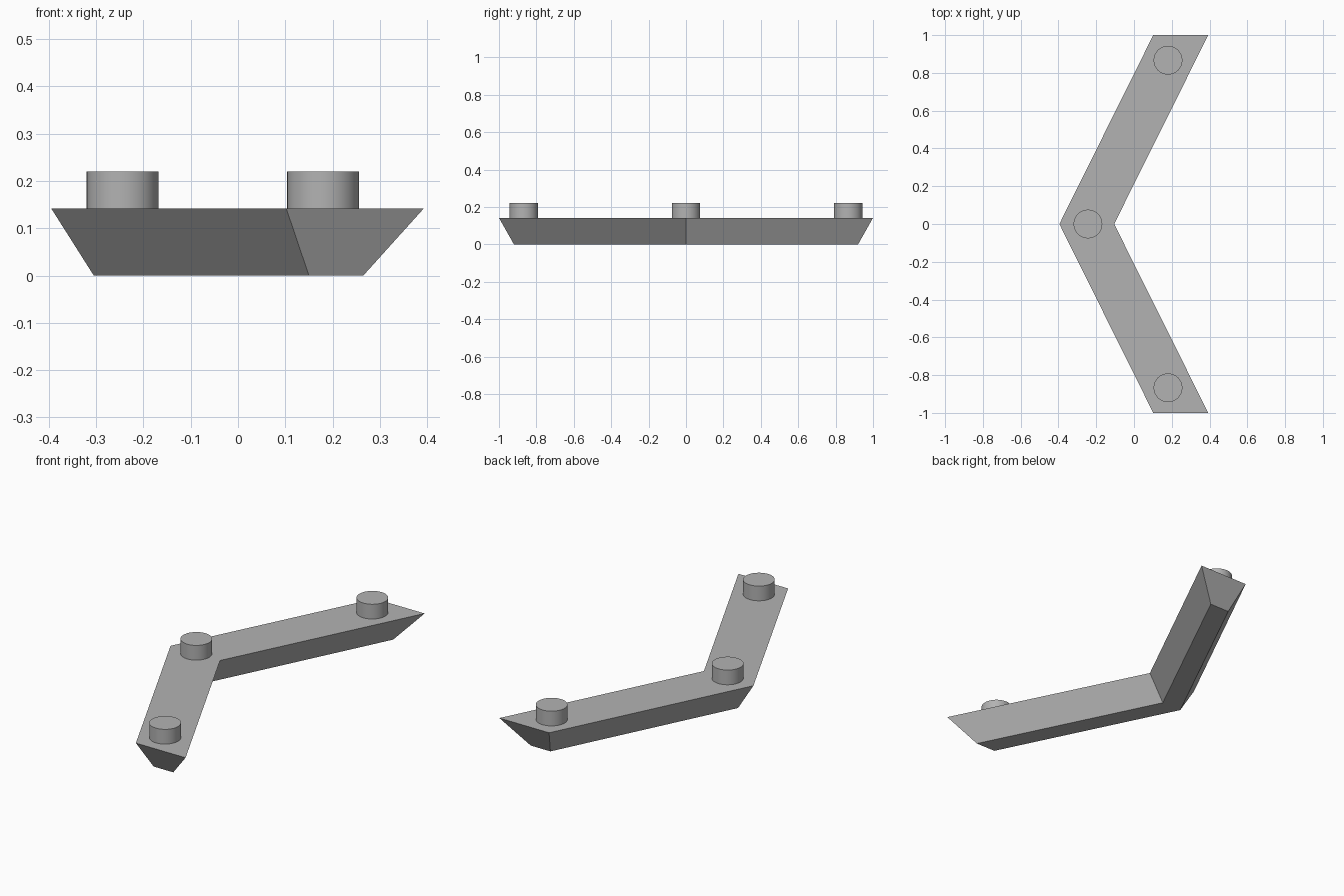
import bpy, bmesh, math

cube = bpy.data.objects.get("Cube")
if cube:
    bpy.data.objects.remove(cube, do_unlink=True)

grey = bpy.data.materials.new("light_grey")
grey.use_nodes = True
colour = (0.45, 0.45, 0.45, 1)
grey.diffuse_color = colour
grey.node_tree.nodes["Principled BSDF"].inputs["Base Color"].default_value = colour

TOP = 0.142


def chevron(bm, apex_out, apex_in, end_out, end_in, end_y, z):
    """Ring of six points: outer apex, back end, inner apex, front end."""
    ring = [(apex_out, 0), (end_out, -end_y), (end_in, -end_y),
            (apex_in, 0), (end_in, end_y), (end_out, end_y)]
    return [bm.verts.new((x, y, z)) for x, y in ring]


# Chevron plate, narrower underneath
bm = bmesh.new()
low = chevron(bm, -0.305, -0.19, 0.15, 0.265, 0.92, 0)
high = chevron(bm, -0.395, -0.105, 0.102, 0.393, 1, TOP)
for i in range(6):
    j = (i + 1) % 6
    bm.faces.new((low[i], low[j], high[j], high[i]))
# Each cap is split at the apex into two arms
for ring in (low, high):
    bm.faces.new(ring[:4])
    bm.faces.new(ring[3:] + ring[:1])
bmesh.ops.recalc_face_normals(bm, faces=bm.faces)
mesh = bpy.data.meshes.new("chevron_plate")
bm.to_mesh(mesh)
bm.free()
plate = bpy.data.objects.new("chevron_plate", mesh)
bpy.context.collection.objects.link(plate)
mesh.materials.append(grey)

# Round studs on the apex and both arm ends
studs = {"middle_stud": (-0.244, 0), "front_stud": (0.18, -0.867),
         "back_stud": (0.18, 0.867)}
height = 0.22 - TOP
for name, (x, y) in studs.items():
    bpy.ops.mesh.primitive_cylinder_add(vertices=48, radius=0.076, depth=height,
                                        location=(x, y, TOP + height / 2))
    stud = bpy.context.object
    stud.name = name
    stud.data.materials.append(grey)
    bpy.ops.object.shade_smooth_by_angle(angle=math.radians(40))
